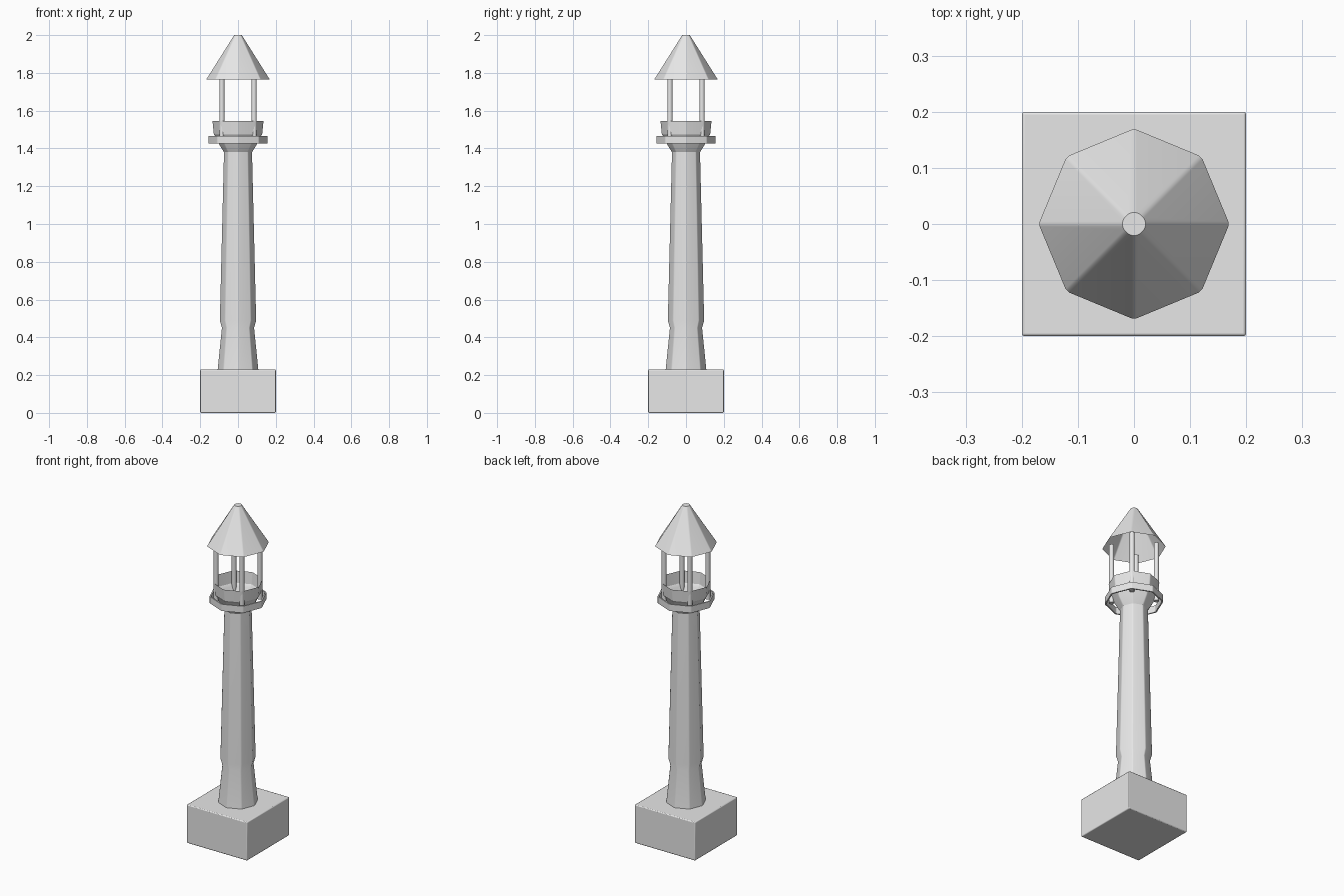
import bpy, bmesh, math
from mathutils import Vector

cube = bpy.data.objects.get("Cube")
if cube:
    bpy.data.objects.remove(cube, do_unlink=True)

stone = bpy.data.materials.new("pale_grey_stone")
stone.use_nodes = True
colour = (0.8, 0.8, 0.8, 1)
stone.diffuse_color = colour
stone.node_tree.nodes["Principled BSDF"].inputs["Base Color"].default_value = colour


def finish(name, bm, bevel=0):
    """Turn a bmesh into a shaded object."""
    mesh = bpy.data.meshes.new(name)
    bm.to_mesh(mesh)
    bm.free()
    mesh.materials.append(stone)
    obj = bpy.data.objects.new(name, mesh)
    bpy.context.collection.objects.link(obj)
    bpy.ops.object.select_all(action="DESELECT")
    obj.select_set(True)
    bpy.context.view_layer.objects.active = obj
    bpy.ops.object.shade_smooth_by_angle(angle=math.radians(30))
    if bevel:
        mod = obj.modifiers.new("soft_edges", "BEVEL")
        mod.width, mod.segments = bevel, 2
    normals = obj.modifiers.new("flat_facets", "WEIGHTED_NORMAL")
    normals.keep_sharp = True
    return obj


def octagon(radius, z, chamfer):
    """Octagon with a corner on each axis and slightly cut corners."""
    corners = [Vector((radius * math.cos(i * math.pi / 4),
                       radius * math.sin(i * math.pi / 4), z)) for i in range(8)]
    points = []
    for i, c in enumerate(corners):
        for n in (corners[i - 1], corners[(i + 1) % 8]):
            points.append(c + (n - c).normalized() * chamfer)
    return points


def octagonal(name, profile, closed=False, cap=False, chamfer=0.005):
    """Sweep a (radius, height) profile around an octagon."""
    bm = bmesh.new()
    rings = [[bm.verts.new(p) for p in octagon(r, z, chamfer)] for r, z in profile]
    pairs = list(zip(rings, rings[1:]))
    if closed:
        pairs.append((rings[-1], rings[0]))
    for low, high in pairs:
        for i in range(len(low)):
            j = (i + 1) % len(low)
            bm.faces.new((low[i], low[j], high[j], high[i]))
    if cap:
        bm.faces.new(rings[-1])
    return finish(name, bm)


# Square plinth
bm = bmesh.new()
bmesh.ops.create_cube(bm, size=1)
bmesh.ops.scale(bm, vec=(0.4, 0.4, 0.23), verts=bm.verts)
bmesh.ops.translate(bm, vec=(0, 0, 0.115), verts=bm.verts)
finish("plinth", bm, bevel=0.005)

# Tapered shaft flaring into an open parapet cup
octagonal("tower_shaft", [(0.11, 0.225), (0.087, 0.45), (0.098, 0.49),
                          (0.076, 1.38), (0.107, 1.43), (0.118, 1.46),
                          (0.13, 1.475), (0.137, 1.545)])

# Open band around the gallery
octagonal("gallery_band", [(0.157, 1.425), (0.157, 1.465),
                           (0.149, 1.465), (0.149, 1.425)], closed=True)

# Hollow conical roof with a flat tip
octagonal("roof", [(0.17, 1.765), (0.022, 2.0)], cap=True)

# Four round lantern posts on the diagonals
for side, x in (("left", 0.085), ("right", -0.085)):
    for end, y in (("front", -0.085), ("back", 0.085)):
        bm = bmesh.new()
        bmesh.ops.create_cone(bm, cap_ends=True, segments=16,
                              radius1=0.0135, radius2=0.0135, depth=0.355)
        bmesh.ops.translate(bm, vec=(x, y, 1.6075), verts=bm.verts)
        finish(f"lantern_post_{end}_{side}", bm)
